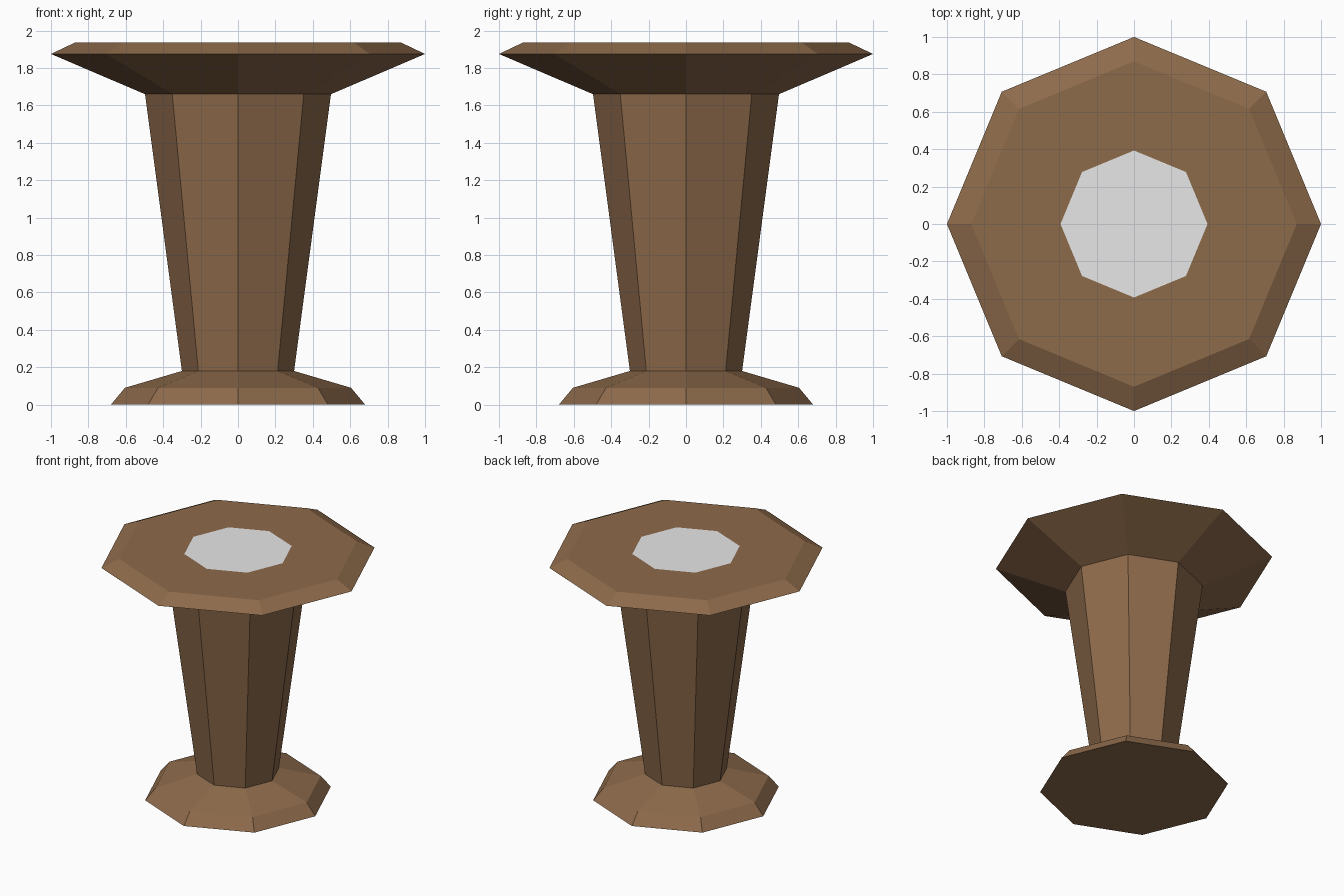
import bpy, math

if "Cube" in bpy.data.objects:
    bpy.data.objects.remove(bpy.data.objects["Cube"])

SIDES = 8

def material(name, rgb):
    m = bpy.data.materials.new(name)
    m.diffuse_color = (*rgb, 1)
    m.use_nodes = True
    m.node_tree.nodes["Principled BSDF"].inputs["Base Color"].default_value = m.diffuse_color
    return m

wood = material("brown wood", (0.27, 0.146, 0.07))
pale = material("pale grey", (0.8, 0.8, 0.8))

def turned(name, profile, mat, cap_bottom=False, cap_top=False):
    """Eight-sided turned part from (radius, height) points, bottom to top."""
    verts = [(r * math.cos(2 * math.pi * i / SIDES),
              r * math.sin(2 * math.pi * i / SIDES), z)
             for r, z in profile for i in range(SIDES)]
    faces = []
    for k in range(len(profile) - 1):
        a, b = k * SIDES, (k + 1) * SIDES
        for i in range(SIDES):
            j = (i + 1) % SIDES
            faces.append((a + i, a + j, b + j, b + i))
    if cap_bottom:
        faces.append(tuple(reversed(range(SIDES))))
    if cap_top:
        faces.append(tuple(range(len(verts) - SIDES, len(verts))))
    mesh = bpy.data.meshes.new(name)
    mesh.from_pydata(verts, [], faces)
    mesh.materials.append(mat)
    ob = bpy.data.objects.new(name, mesh)
    bpy.context.collection.objects.link(ob)
    return ob

# Foot, tapered column and flared top share their meeting rings
turned("foot", [(0.68, 0), (0.605, 0.09), (0.30, 0.18)], wood, cap_bottom=True)
turned("column", [(0.30, 0.18), (0.497, 1.66)], wood)
turned("table_top", [(0.497, 1.66), (1.0, 1.875), (0.87, 1.937), (0.393, 1.937)], wood)

# Pale inlay flush with the top
turned("top_inlay", [(0.393, 1.937)], pale, cap_top=True)
